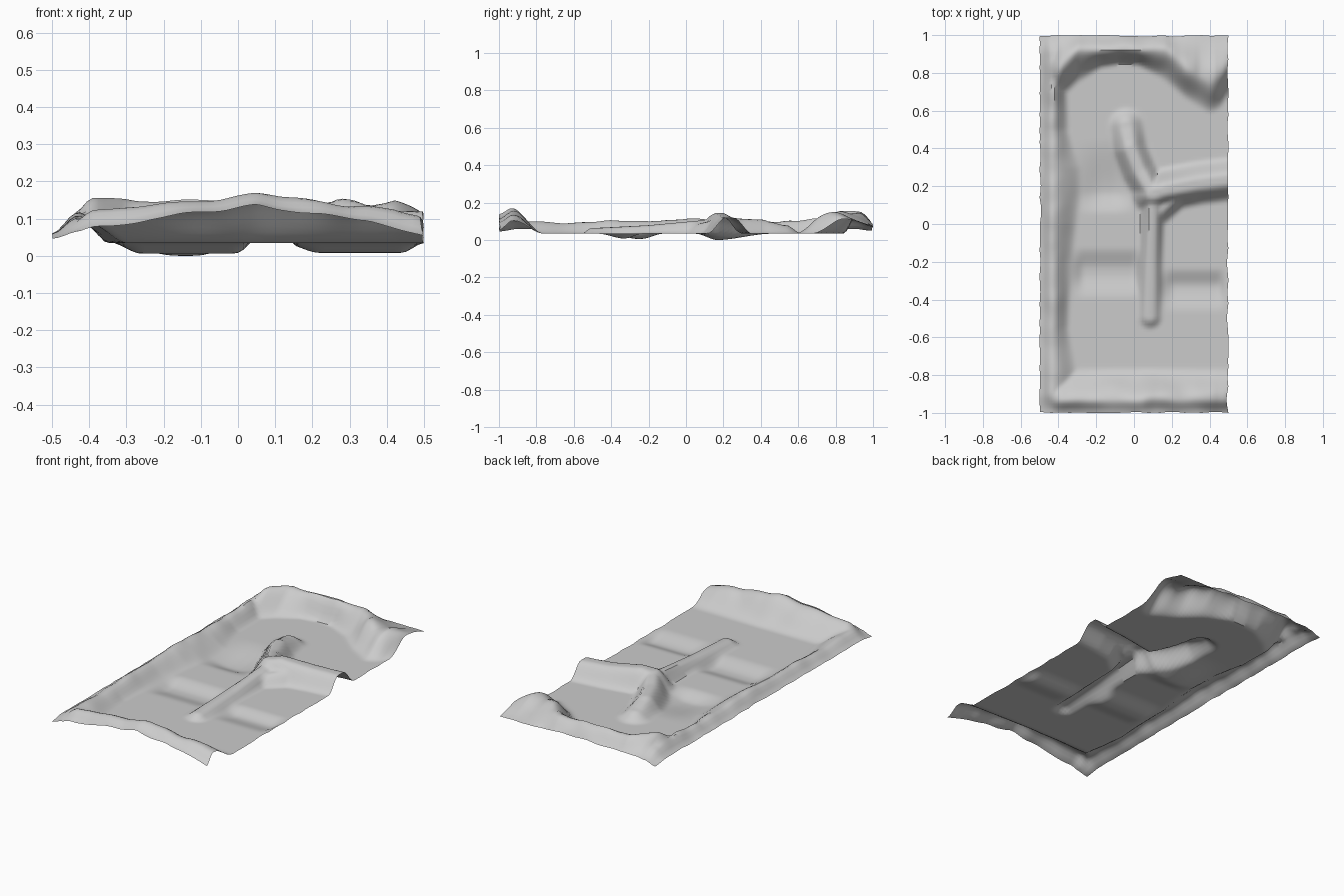
import bpy, bmesh, math
from mathutils import Vector, noise

if "Cube" in bpy.data.objects:
    bpy.data.objects.remove(bpy.data.objects["Cube"])

FLOOR = 0.035
NX, NY = 64, 128


def smooth(t):
    t = max(0.0, min(1.0, t))
    return t * t * (3 - 2 * t)


def lerp_curve(pts, v):
    # piecewise linear lookup
    if v <= pts[0][0]:
        return pts[0][1]
    for (a, fa), (b, fb) in zip(pts, pts[1:]):
        if v <= b:
            return fa + (fb - fa) * (v - a) / (b - a)
    return pts[-1][1]


def ridge(x, y, path, flat, width):
    # path points are (x, y, crest height above the floor)
    best = 0.0
    p = Vector((x, y))
    for a, b in zip(path, path[1:]):
        pa, pb = Vector(a[:2]), Vector(b[:2])
        d = pb - pa
        t = max(0, min(1, (p - pa).dot(d) / d.dot(d)))
        dist = (p - pa - d * t).length
        h = a[2] + (b[2] - a[2]) * t
        best = max(best, h * (1 - smooth((dist - flat) / width)))
    return best


def box_mask(x, y, x0, x1, y0, y1, west, east, south, north):
    return (smooth((x - x0) / west) * smooth((x1 - x) / east)
            * smooth((y - y0) / south) * smooth((y1 - y) / north))


# Border outlines and heights
NORTH_FOOT = [(-0.5, 0.6), (-0.4, 0.67), (-0.3, 0.77), (-0.18, 0.85), (-0.08, 0.87),
              (0.02, 0.865), (0.14, 0.8), (0.27, 0.69), (0.4, 0.61), (0.45, 0.63), (0.5, 0.7)]
NORTH_TOP = [(-0.5, 0.07), (-0.4, 0.12), (-0.2, 0.115), (0, 0.125), (0.18, 0.105),
             (0.27, 0.12), (0.35, 0.1), (0.42, 0.115), (0.5, 0.08)]
SOUTH_TOP = [(-0.5, 0.05), (-0.4, 0.085), (-0.2, 0.11), (0.05, 0.128), (0.15, 0.118),
             (0.3, 0.1), (0.42, 0.095), (0.5, 0.07)]
SOUTH_EDGE = [(-0.5, 0.03), (-0.35, 0.045), (-0.15, 0.08), (0.05, 0.1), (0.2, 0.08),
              (0.35, 0.06), (0.5, 0.02)]
WEST_TOP = [(-1, 0.06), (-0.8, 0.07), (-0.65, 0.06), (-0.4, 0.07), (-0.2, 0.065),
            (0, 0.08), (0.2, 0.075), (0.5, 0.065), (0.7, 0.085), (1, 0.07)]
WEST_FOOT = [(-1, -0.22), (-0.8, -0.29), (-0.55, -0.34), (-0.2, -0.32), (0.1, -0.28),
             (0.3, -0.28), (0.5, -0.34), (1, -0.36)]

# Forked wall in the middle
TRUNK = [(0.085, -0.49, 0.03), (0.09, -0.2, 0.045), (0.1, 0.13, 0.075)]
EAST_BRANCH = [(0.1, 0.16, 0.1), (0.16, 0.18, 0.11), (0.34, 0.215, 0.09), (0.5, 0.235, 0.085)]
WEST_BRANCH = [(0.1, 0.16, 0.1), (0.03, 0.28, 0.08), (-0.02, 0.4, 0.075), (-0.04, 0.52, 0.045)]
FILLET = [(0.12, 0.06, 0.05), (0.22, 0.15, 0.07)]


def height(x, y):
    n = noise.noise(Vector((x * 9, y * 9, 2.3)))
    # north bank
    foot, top = lerp_curve(NORTH_FOOT, x), lerp_curve(NORTH_TOP, x)
    crest = min(0.925, foot + 0.15)
    if y < crest:
        north = top * smooth((y - foot + 0.03) / (crest - foot + 0.03))
    else:
        north = top + (0.04 - top) * smooth((y - crest) / (1.02 - crest))
    # south bank
    top, edge = lerp_curve(SOUTH_TOP, x), lerp_curve(SOUTH_EDGE, x)
    if y > -0.93:
        south = top * smooth((-0.76 - y) / 0.17)
    else:
        south = top + (edge - top) * smooth((-0.93 - y) / 0.07)
    # west bank, fading towards both ends
    top, foot = lerp_curve(WEST_TOP, y), lerp_curve(WEST_FOOT, y)
    if x > -0.43:
        west = top * smooth((foot - x) / (foot + 0.43))
    else:
        west = top + (0.025 - top) * smooth((-0.43 - x) / 0.07)
    west *= 1 - 0.5 * smooth((abs(y) - 0.9) / 0.1)
    outer = 1 - 0.6 * smooth((-0.38 - x) / 0.12)
    bank = max(north * outer, south * outer, west)
    bank *= 1 + 0.14 * n
    # forked wall
    wall = max(ridge(x, y, TRUNK, 0.015, 0.055), ridge(x, y, EAST_BRANCH, 0.02, 0.1),
               ridge(x, y, WEST_BRANCH, 0.015, 0.085), ridge(x, y, FILLET, 0.01, 0.07))
    # shallow hollows
    pit = max(0.034 * box_mask(x, y, -0.36, 0.04, 0.05, 0.46, 0.2, 0.16, 0.12, 0.3),
              0.028 * box_mask(x, y, -0.34, 0.05, -0.4, -0.12, 0.08, 0.06, 0.14, 0.12),
              0.026 * box_mask(x, y, 0.12, 0.5, -0.47, -0.23, 0.1, 0.06, 0.14, 0.1))
    raised = max(bank, wall)
    return FLOOR + raised - pit * (1 - min(1, raised / 0.05))


# Terrain sheet
bm = bmesh.new()
rows = []
for j in range(NY + 1):
    row = []
    for i in range(NX + 1):
        x, y = i / NX - 0.5, 2 * j / NY - 1
        z = height(x, y)
        # slightly ragged outer edge
        if i in (0, NX):
            x *= 1 - 0.03 * abs(noise.noise(Vector((y * 7, 1.1, i))))
        if j in (0, NY):
            y *= 1 - 0.015 * abs(noise.noise(Vector((x * 7, 4.2, j))))
        row.append(bm.verts.new((x, y, z)))
    rows.append(row)
for a, b in zip(rows, rows[1:]):
    for i in range(NX):
        bm.faces.new((a[i], a[i + 1], b[i + 1], b[i]))
low = min(v.co.z for v in bm.verts)
for v in bm.verts:
    v.co.z -= low
mesh = bpy.data.meshes.new("terrain")
bm.to_mesh(mesh)
bm.free()
terrain = bpy.data.objects.new("terrain", mesh)
bpy.context.collection.objects.link(terrain)
bpy.context.view_layer.objects.active = terrain
terrain.select_set(True)
bpy.ops.object.shade_smooth_by_angle(angle=math.radians(40))
